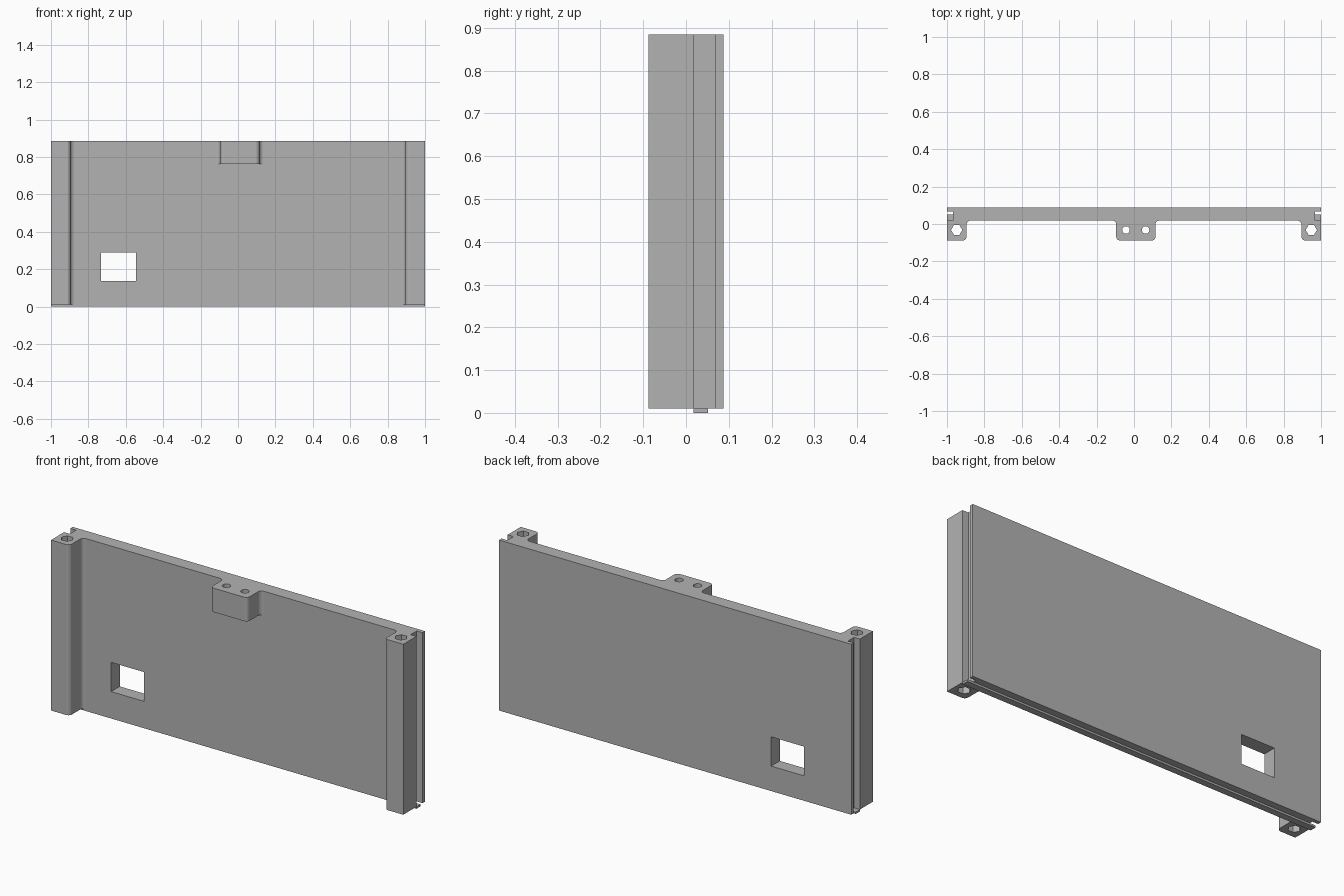
import bpy
import bmesh
import math
from mathutils import Vector

cube = bpy.data.objects.get("Cube")
if cube:
    bpy.data.objects.remove(cube, do_unlink=True)

# Single flat colour
grey = bpy.data.materials.new("plain_grey")
grey.use_nodes = True
COLOUR = (0.45, 0.45, 0.45, 1)
grey.diffuse_color = COLOUR
grey.node_tree.nodes["Principled BSDF"].inputs["Base Color"].default_value = COLOUR

# Main dimensions
BOTTOM, TOP = 0.01, 0.885
FRONT, BACK = -0.088, 0.088
PANEL = 0.018
GROOVE_BACK, GROOVE_X = 0.068, 0.967
LEG_X = 0.895
R = 0.02


def rounded(points, steps=6):
    """Turn (x, y, radius) corners into an outline with tangent arcs."""
    out = []
    for i, (x, y, r) in enumerate(points):
        p = Vector((x, y))
        if r == 0:
            out.append(p)
            continue
        a = (Vector(points[i - 1][:2]) - p).normalized()
        b = (Vector(points[(i + 1) % len(points)][:2]) - p).normalized()
        centre = p + (a + b) * r
        for k in range(steps + 1):
            t = k / steps * math.pi / 2
            out.append(centre - b * r * math.cos(t) - a * r * math.sin(t))
    return out


def prism(name, outline, z0, z1):
    """Extrude an outline upward."""
    bm = bmesh.new()
    face = bm.faces.new([bm.verts.new((x, y, z0)) for x, y in outline])
    top = bmesh.ops.extrude_face_region(bm, geom=[face])["geom"]
    verts = [v for v in top if isinstance(v, bmesh.types.BMVert)]
    bmesh.ops.translate(bm, verts=verts, vec=(0, 0, z1 - z0))
    bmesh.ops.recalc_face_normals(bm, faces=bm.faces)
    mesh = bpy.data.meshes.new(name)
    bm.to_mesh(mesh)
    bm.free()
    mesh.materials.append(grey)
    obj = bpy.data.objects.new(name, mesh)
    bpy.context.collection.objects.link(obj)
    return obj


def box(name, x0, x1, y0, y1, z0, z1):
    return prism(name, [(x0, y0), (x1, y0), (x1, y1), (x0, y1)], z0, z1)


def hole(name, x, y, r, sides):
    ring = [(x + r * math.cos(k * math.tau / sides), y + r * math.sin(k * math.tau / sides))
            for k in range(sides)]
    return prism(name, ring, -0.1, 1)


def combine(target, other, operation):
    """Apply a boolean and discard the helper."""
    other.hide_render = True
    mod = target.modifiers.new(other.name, 'BOOLEAN')
    mod.operation = operation
    mod.solver = 'EXACT'
    mod.object = other
    bpy.context.view_layer.objects.active = target
    bpy.ops.object.modifier_apply(modifier=mod.name)
    bpy.data.objects.remove(other, do_unlink=True)


# Panel with corner posts and side grooves, mirrored from one half
half = [(LEG_X, PANEL, R), (LEG_X, FRONT, R), (1, FRONT, 0), (1, PANEL, 0),
        (GROOVE_X, PANEL, 0), (GROOVE_X, GROOVE_BACK, 0), (1, GROOVE_BACK, 0), (1, BACK, 0)]
outline = half + [(-x, y, r) for x, y, r in reversed(half)]
panel = prism("wall_panel", rounded(outline), BOTTOM, TOP)

# Screw block at the top centre, flared where it meets the panel
B0, B1 = -0.095, 0.115
block = prism("screw_block", rounded([
    (B0 - 2 * R, PANEL, 0), (B0, PANEL, R), (B0, FRONT, R), (B1, FRONT, R),
    (B1, PANEL, R), (B1 + 2 * R, PANEL, 0), (B1 + 2 * R, PANEL + R, 0),
    (B0 - 2 * R, PANEL + R, 0)]), 0.762, TOP)
combine(panel, block, 'UNION')

# Window opening and screw holes
combine(panel, box("window", -0.733, -0.545, -0.2, 0.2, 0.138, 0.288), 'DIFFERENCE')
for x in (-0.948, 0.948):
    combine(panel, hole("post_hole", x, -0.032, 0.03, 6), 'DIFFERENCE')
for x in (-0.043, 0.062):
    combine(panel, hole("block_hole", x, -0.032, 0.02, 24), 'DIFFERENCE')

# Tongue along the bottom edge
box("bottom_tongue", -1, 1, PANEL, 0.052, 0, BOTTOM)
